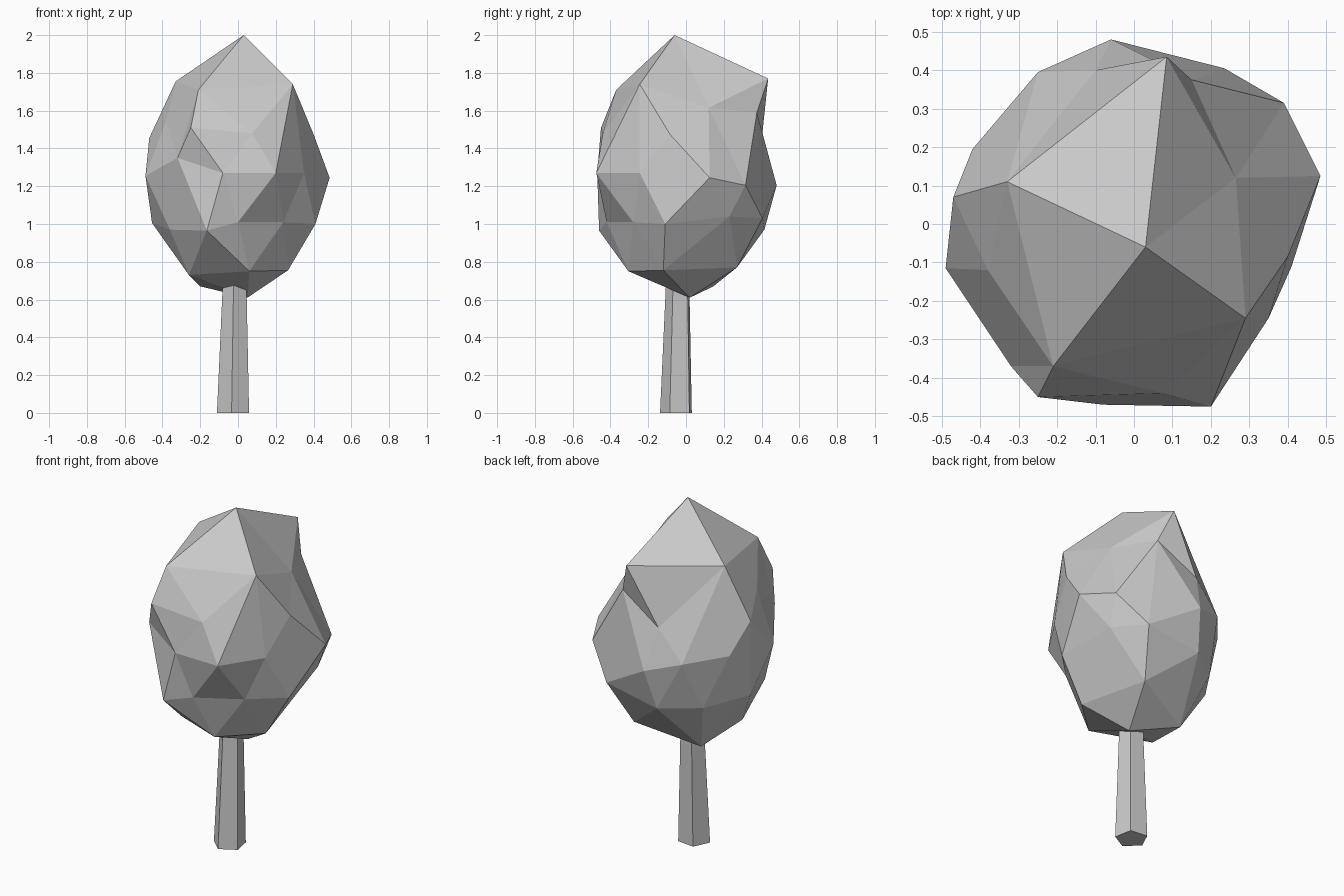
import bpy, bmesh, math
from mathutils import Vector


def make_object(name, bm):
    bmesh.ops.recalc_face_normals(bm, faces=bm.faces)
    mesh = bpy.data.meshes.new(name)
    bm.to_mesh(mesh)
    bm.free()
    obj = bpy.data.objects.new(name, mesh)
    bpy.context.collection.objects.link(obj)
    return obj


# Crown: faceted blob; knots are wrapped like a sphere, then moved to place
KNOTS = [
    # tip and shoulders
    (.03, -.06, 2.0), (.085, .435, 1.77), (-.33, .11, 1.755),
    (-.21, -.37, 1.71), (.29, -.245, 1.74), (.265, .12, 1.615),
    (.15, .375, 1.59),
    # upper ring
    (.40, -.085, 1.475), (-.10, .40, 1.44), (-.47, .07, 1.455),
    (-.38, -.12, 1.55), (-.25, -.45, 1.51), (.075, -.44, 1.48),
    (-.32, -.37, 1.35),
    # widest ring
    (.485, .125, 1.245), (.39, .315, 1.205), (-.06, .48, 1.205),
    (-.25, .395, 1.26), (-.42, .195, 1.28), (-.49, -.115, 1.255),
    (-.08, -.47, 1.27), (.20, -.475, 1.27), (.35, -.245, 1.27),
    # lower ring
    (.235, .405, 1.03), (-.10, .415, .97), (-.30, .27, .97),
    (-.455, .05, 1.005), (-.36, -.22, .97), (-.165, -.46, .965),
    (0, -.42, 1.01), (.24, -.28, 1.01), (.41, -.11, 1.0), (.36, .23, 1.04),
    # underside
    (.15, .27, .77), (-.20, .145, .67), (-.26, -.155, .73),
    (.06, -.305, .75), (.265, -.12, .755), (.05, .02, .61),
]
bm = bmesh.new()
home = {}
for p in KNOTS:
    d = Vector((p[0], p[1], (p[2] - 1.25) / 1.5)).normalized()
    home[bm.verts.new(d)] = Vector(p)
bmesh.ops.convex_hull(bm, input=list(bm.verts))
bmesh.ops.recalc_face_normals(bm, faces=bm.faces)
for v, p in home.items():
    v.co = p
make_object("crown", bm)

# Trunk: tapered five-sided post, its top hidden in the crown
bm = bmesh.new()
rings = []
for cx, cy, r, z in ((-.023, -.048, .09, 0), (-.015, -.04, .065, .72)):
    angles = [math.radians(119 + 72 * k) for k in range(5)]
    rings.append([bm.verts.new((cx + r * math.cos(a), cy + r * math.sin(a), z))
                  for a in angles])
low, high = rings
for k in range(5):
    n = (k + 1) % 5
    bm.faces.new((low[k], low[n], high[n], high[k]))
bm.faces.new(low[::-1])
bm.faces.new(high)
make_object("trunk", bm)
